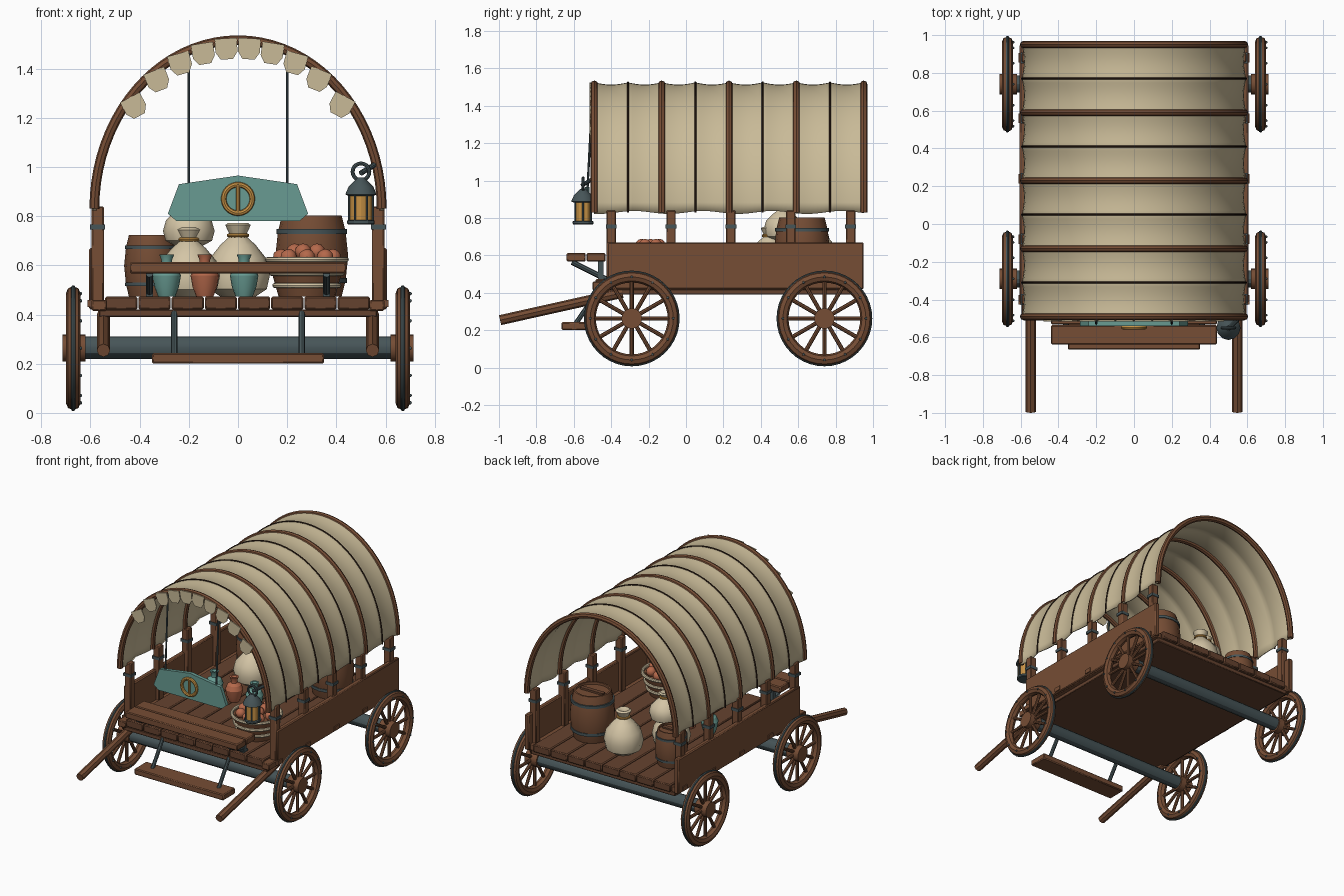
import bpy, bmesh, math
from mathutils import Vector, Matrix

if "Cube" in bpy.data.objects:
    bpy.data.objects.remove(bpy.data.objects["Cube"], do_unlink=True)


def material(name, r, g, b):
    m = bpy.data.materials.new(name)
    m.use_nodes = True
    m.diffuse_color = (r, g, b, 1)
    m.node_tree.nodes["Principled BSDF"].inputs["Base Color"].default_value = (r, g, b, 1)
    return m


WOOD = material("warm wood", .18, .074, .035)
DARK = material("plank wood", .13, .055, .028)
ROPE = material("dark rope", .035, .017, .01)
CLOTH = material("canvas", .58, .49, .31)
SACK = material("pale sackcloth", .66, .56, .38)
TEAL = material("teal paint", .14, .33, .29)
METAL = material("grey iron", .062, .09, .097)
CLAY = material("terracotta", .46, .14, .07)
GOLD = material("amber gold", .58, .29, .06)


# Mesh helpers
def build(name, mat, draw, bevel=0):
    """Make one object from a function that fills a bmesh."""
    bm = bmesh.new()
    draw(bm)
    bmesh.ops.recalc_face_normals(bm, faces=bm.faces)
    me = bpy.data.meshes.new(name)
    bm.to_mesh(me)
    bm.free()
    me.materials.append(mat)
    o = bpy.data.objects.new(name, me)
    bpy.context.collection.objects.link(o)
    bpy.ops.object.select_all(action='DESELECT')
    o.select_set(True)
    bpy.context.view_layer.objects.active = o
    bpy.ops.object.shade_smooth_by_angle()
    if bevel:
        b = o.modifiers.new("soft edges", 'BEVEL')
        b.width, b.segments = bevel, 1
    return o


def box(bm, lo, hi):
    lo, hi = Vector(lo), Vector(hi)
    m = Matrix.Translation((lo + hi) / 2) @ Matrix.Diagonal((*(hi - lo), 1))
    bmesh.ops.create_cube(bm, size=1, matrix=m)


def rod(bm, p, q, r, n=10):
    p, q = Vector(p), Vector(q)
    m = Matrix.Translation((p + q) / 2) @ (q - p).to_track_quat('Z', 'Y').to_matrix().to_4x4()
    bmesh.ops.create_cone(bm, cap_ends=True, segments=n, radius1=r, radius2=r, depth=(q - p).length, matrix=m)


def skin(bm, rings, closed=False):
    rings = [[bm.verts.new(p) for p in ring] for ring in rings]
    pairs = list(zip(rings, rings[1:])) + ([(rings[-1], rings[0])] if closed else [])
    for a, b in pairs:
        for i in range(len(a)):
            j = (i + 1) % len(a)
            bm.faces.new((a[i], a[j], b[j], b[i]))
    if not closed:
        bm.faces.new(rings[0])
        bm.faces.new(rings[-1])


def lathe(bm, profile, at, n=20):
    turn = [math.tau * i / n for i in range(n)]
    skin(bm, [[Vector(at) + Vector((max(r, .001) * math.cos(t), max(r, .001) * math.sin(t), z)) for t in turn]
              for r, z in profile])


def tube(bm, path, r, axis, n=8, closed=False):
    """Sweep a circle along a flat path; axis is the normal of its plane."""
    path, axis, rings, k = [Vector(p) for p in path], Vector(axis), [], len(path)
    for i, p in enumerate(path):
        a = path[i - 1] if closed or i else p
        b = path[(i + 1) % k] if closed or i < k - 1 else p
        side = (b - a).normalized().cross(axis)
        rings.append([p + r * (math.cos(math.tau * j / n) * axis + math.sin(math.tau * j / n) * side)
                      for j in range(n)])
    skin(bm, rings, closed)


def circle(centre, r, axis, n=32):
    q = Vector(axis).to_track_quat('Z', 'Y')
    return [Vector(centre) + q @ Vector((r * math.cos(math.tau * i / n), r * math.sin(math.tau * i / n), 0))
            for i in range(n)]


def ring(bm, centre, r, thick, axis, n=32):
    tube(bm, circle(centre, r, axis, n), thick, axis, 8, True)


def ball(bm, p, r):
    bmesh.ops.create_icosphere(bm, subdivisions=2, radius=r, matrix=Matrix.Translation(p))


def plate(bm, points, y, depth):
    skin(bm, [[(x, y + d, z) for x, z in points] for d in (0, depth)])


def each(draw, items):
    return lambda bm: [draw(bm, i) for i in items]


SIDES = (-1, 1)
X, Y, Z = (1, 0, 0), (0, 1, 0), (0, 0, 1)
HOOPS = [-.49 + .36 * i for i in range(5)]


# Wheels and axles
def spokes(bm, c):
    for i in range(12):
        a = math.tau * i / 12
        rod(bm, c, c + Vector((0, math.cos(a), math.sin(a))) * .21, .011, 8)


def rim_bolts(bm, c):
    for p in circle(c + Vector((.03, 0, 0)), .222, X, 12):
        ball(bm, p, .007)


for y, end in ((-.29, "front"), (.74, "rear")):
    build(end + "_axle", METAL, lambda bm: rod(bm, (-.64, y, .265), (.64, y, .265), .045, 12))
    for s, side in zip(SIDES, ("right", "left")):
        c = Vector((s * .67, y, .263))
        name = f"{end}_{side}_wheel_"
        build(name + "rim", WOOD, lambda bm: ring(bm, c, .222, .03, X, 40))
        build(name + "tyre", METAL, lambda bm: ring(bm, c, .247, .009, X, 40))
        build(name + "spokes", WOOD, lambda bm: spokes(bm, c))
        build(name + "hub", WOOD, lambda bm: rod(bm, c - Vector((s * .05, 0, 0)), c + Vector((s * .043, 0, 0)), .055, 16))
        build(name + "bolts", METAL, lambda bm: rim_bolts(bm, c))

# Wagon bed
build("underframe", DARK, lambda bm: box(bm, (-.565, -.48, .39), (.565, .93, .42)), .004)
build("floor_planks", DARK, each(lambda bm, i: box(
    bm, (-.54 + i * .135, -.485, .42), (-.409 + i * .135, .95, .473)), range(8)), .006)
build("side_boards", WOOD, each(lambda bm, s: box(
    bm, (s * .57, -.42, .42), (s * .605, .95, .67)), SIDES), .006)
build("side_sills", WOOD, each(lambda bm, s: box(
    bm, (s * .535, -.5, .415), (s * .595, .93, .46)), SIDES), .005)
POSTS = [(s, -.4 + .32 * i) for s in SIDES for i in range(5)]
build("canopy_posts", WOOD, each(lambda bm, p: box(
    bm, (p[0] * .545, p[1] - .025, .43), (p[0] * .595, p[1] + .025, .84)), POSTS), .005)
build("post_bands", METAL, each(lambda bm, p: box(
    bm, (p[0] * .54, p[1] - .029, .745), (p[0] * .601, p[1] + .029, .765)), POSTS))
build("sill_clips", WOOD, each(lambda bm, p: box(
    bm, (p[0] * .56, p[1] - .025, .43), (p[0] * .612, p[1] + .025, .46)), POSTS))


# Canopy
def arch(y, a, b, n=40):
    return [(a * math.cos(math.pi * i / n), y, .83 + b * math.sin(math.pi * i / n)) for i in range(n + 1)]


def canvas(bm):
    rows = []
    for i in range(65):
        y = -.49 + 1.44 * i / 64
        sag = abs(math.sin(math.pi * (y + .49) / .18)) * .012
        row = [Vector(p) for p in arch(y, .594 - sag, .695 - sag)]
        for p in (row[0], row[-1]):
            p.z += .008 * math.sin(y * 17)
        rows.append([bm.verts.new(p) for p in row])
    for a, b in zip(rows, rows[1:]):
        for j in range(len(a) - 1):
            bm.faces.new((a[j], a[j + 1], b[j + 1], b[j]))


cover = build("canvas_cover", CLOTH, canvas)
cover.modifiers.new("cloth thickness", 'SOLIDIFY').thickness = .008
build("canopy_hoops", WOOD, each(lambda bm, y: tube(bm, arch(y, .584, .685), .02, Y), HOOPS))
build("canopy_ropes", ROPE, each(lambda bm, y: tube(bm, arch(y + .18, .595, .696), .005, Y, 6), HOOPS[:4]))


def flag(bm, i):
    x = -.44 + .0975 * i
    z = .845 + .68 * math.sqrt(1 - (x / .575) ** 2)
    turn = Matrix.Rotation(-x * 1.1, 2)
    half = [(.045, 0), (.045, -.055), (.025, -.085)]
    outline = half + [(-u, v) for u, v in reversed(half)]
    plate(bm, [Vector((x, z)) + turn @ Vector(p) for p in outline], -.515, .006)


build("front_valance", CLOTH, each(flag, range(10)))

# Hanging sign with emblem
half = [(0, .965), (.24, .93), (.285, .81), (.25, .78)]
build("sign_board", TEAL, lambda bm: plate(bm, half + [(-x, z) for x, z in reversed(half[1:])], -.54, .025))
build("sign_cords", METAL, each(lambda bm, s: rod(bm, (s * .2, -.528, .93), (s * .2, -.5, 1.47), .006), SIDES))


def emblem(bm):
    ring(bm, (0, -.547, .87), .058, .011, Y)
    rod(bm, (0, -.547, .81), (0, -.547, .93), .009)


build("sign_emblem", GOLD, emblem)

# Lantern
L = Vector((.5, -.55, 0))


def lantern_frame(bm):
    lathe(bm, [(.052, .765), (.056, .77), (.056, .782), (.045, .785)], L, 12)
    lathe(bm, [(.05, .882), (.064, .888), (.05, .92), (.025, .945), (.012, .957), (0, .957)], L, 12)
    for p in circle(L, .049, Z, 6):
        rod(bm, p + Vector((0, 0, .775)), p + Vector((0, 0, .89)), .005, 6)
    ring(bm, L + Vector((0, 0, .98)), .034, .008, Y, 20)
    rod(bm, (.5, -.555, .975), (.565, -.49, 1.015), .011)


build("lantern_frame", METAL, lantern_frame)
build("lantern_glass", GOLD, lambda bm: rod(bm, L + Vector((0, 0, .78)), L + Vector((0, 0, .885)), .045, 12))

# Driver bench, footboard and shafts
build("bench_seat", WOOD, each(lambda bm, y: box(bm, (-.44, y, .567), (.44, y + .102, .613)), (-.638, -.532)), .006)


def bench_brackets(bm, s):
    rod(bm, (s * .36, -.61, .565), (s * .36, -.42, .47), .015, 8)
    box(bm, (s * .345, -.47, .47), (s * .375, -.44, .57))


build("bench_brackets", METAL, each(bench_brackets, SIDES))
build("footboard", WOOD, lambda bm: box(bm, (-.35, -.665, .2), (.35, -.53, .243)), .006)
build("footboard_hangers", METAL, each(lambda bm, s: rod(
    bm, (s * .26, -.59, .235), (s * .26, -.47, .41), .013, 8), SIDES))
build("draft_shafts", WOOD, each(lambda bm, s: rod(
    bm, (s * .547, -.994, .254), (s * .547, -.34, .4), .027, 8), SIDES))


# Cargo
def barrel(name, x, y, r, h):
    at = (x, y, .473)
    side = [(.82, 0), (.93, .2), (1, .5), (.93, .8), (.82, 1), (.74, 1), (.74, .95), (0, .95)]
    build(name, WOOD, lambda bm: lathe(bm, [(r * a, h * b) for a, b in side], at, 16))
    band = [(.85, -.03), (.97, -.03), (.97, .03), (.85, .03)]
    build(name + "_bands", METAL, each(lambda bm, k: lathe(
        bm, [(r * a, h * (k + b)) for a, b in band], at, 16), (.2, .8)))
    build(name + "_lid_bar", DARK, lambda bm: box(
        bm, (x - r * .6, y - .015, .47 + h * .94), (x + r * .6, y + .015, .473 + h * .99)))


barrel("large_barrel", .3, .62, .148, .33)
barrel("small_barrel", -.355, .67, .108, .25)


def sack(name, x, y, z, r, h):
    side = [(.55, 0), (.9, .1), (1, .3), (.88, .52), (.55, .7), (.3, .8), (.27, .85), (.4, .97), (.3, 1), (0, .96)]
    build(name, SACK, lambda bm: lathe(bm, [(r * a, h * b) for a, b in side], (x, y, z), 12))
    build(name + "_tie", GOLD, lambda bm: ring(bm, (x, y, z + h * .83), r * .29, .008, Z, 16))


sack("rear_sack", 0, .7, .473, .13, .3)
sack("lower_sack", -.2, .45, .473, .127, .28)
sack("upper_sack", -.2, .52, .68, .105, .2)

for x, mat, name in ((-.29, TEAL, "left_jar"), (-.135, CLAY, "middle_jar"), (.025, TEAL, "right_jar")):
    side = [(.035, 0), (.05, .04), (.058, .085), (.045, .115), (.022, .13), (.022, .15), (.03, .17), (.018, .17), (0, .14)]
    build(name, mat, lambda bm: lathe(bm, side, (x, .15, .473), 16))

B = Vector((.28, -.19, .473))
build("basket", WOOD, lambda bm: lathe(bm, [(.115, 0), (.155, .14), (.14, .14), (.12, .12), (0, .12)], B, 20))
build("basket_weave", SACK, each(lambda bm, k: ring(
    bm, B + Vector((0, 0, k)), .117 + k * .285, .011, Z), (.045, .095, .15)))


def fruit(bm):
    for r, z, n in ((.105, .16, 8), (.05, .182, 5)):
        for p in circle(B + Vector((0, 0, z)), r, Z, n):
            ball(bm, p, .034)


build("fruit", CLAY, fruit)
